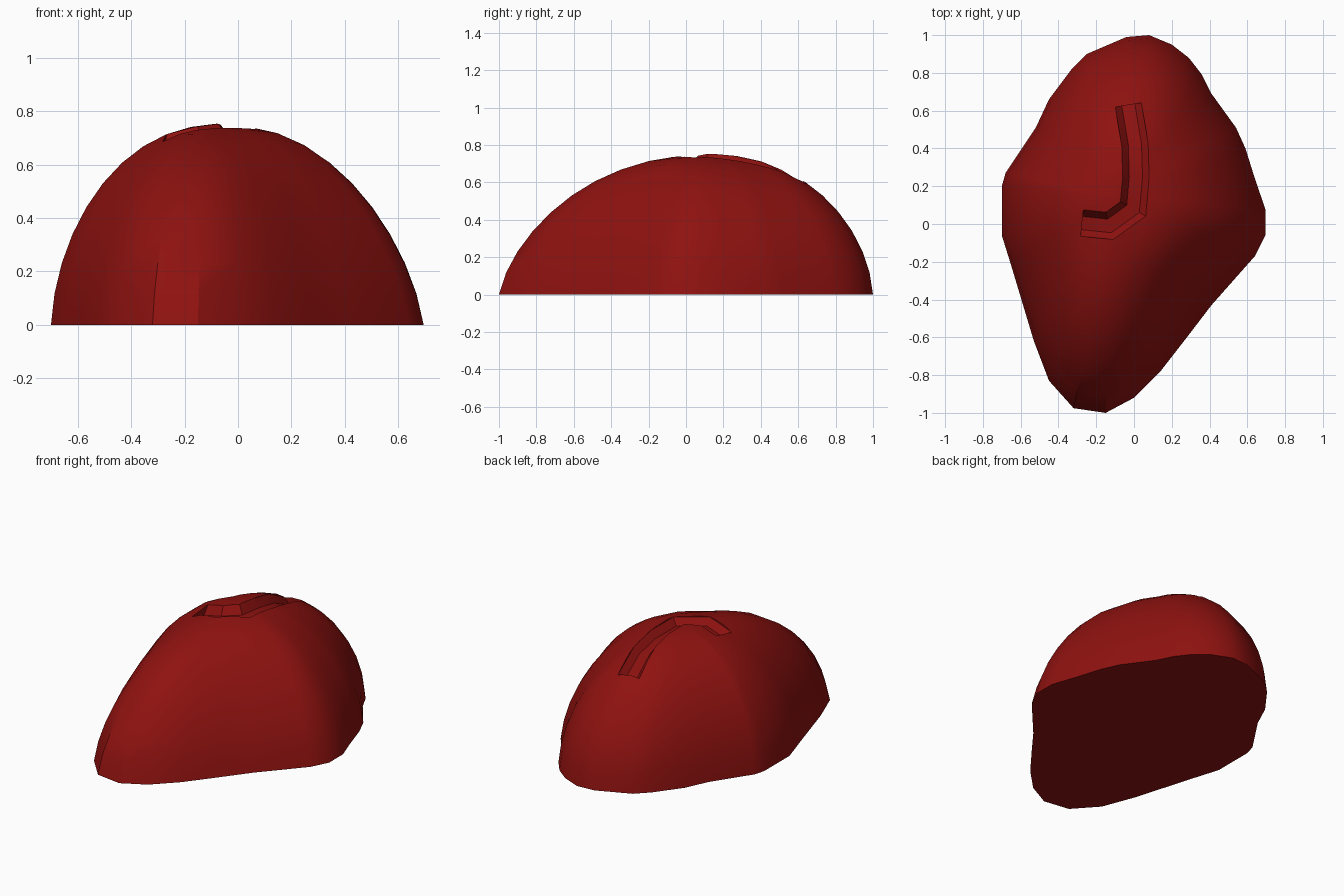
import bpy, bmesh, math
from mathutils import Vector
from mathutils.bvhtree import BVHTree

if "Cube" in bpy.data.objects:
    bpy.data.objects.remove(bpy.data.objects["Cube"])

OUTLINE = [(.08, 1), (.2, .95), (.29, .88), (.36, .79), (.41, .69), (.54, .51), (.59, .4),
           (.64, .24), (.695, .08), (.695, -.06), (.64, -.17), (.41, -.43), (.28, -.6),
           (.14, -.78), (0, -.92), (-.15, -1), (-.32, -.975), (-.45, -.83), (-.53, -.62),
           (-.59, -.42), (-.65, -.22), (-.7, -.06), (-.7, .2), (-.68, .27), (-.52, .51),
           (-.45, .66), (-.33, .82), (-.25, .9), (-.04, .99)]
OUTLINE.reverse()
CENTRE = Vector((-.08, .14))
HEIGHT = .75
RINGS = 10


def make_object(name, bm):
    bmesh.ops.recalc_face_normals(bm, faces=bm.faces)
    mesh = bpy.data.meshes.new(name)
    bm.to_mesh(mesh)
    bm.free()
    ob = bpy.data.objects.new(name, mesh)
    bpy.context.collection.objects.link(ob)
    return ob


def bridge(bm, a, b, closed=True):
    n = len(a)
    for i in range(n if closed else n - 1):
        j = (i + 1) % n
        bm.faces.new((a[i], a[j], b[j], b[i]))


# irregular domed body, rings shrinking towards an off-centre top
bm = bmesh.new()
rings = []
for k in range(RINGS):
    phi = k / RINGS * math.pi / 2
    ring = []
    for p in OUTLINE:
        d = Vector(p) - CENTRE
        u = d.normalized()
        slack = .03 + .06 * max(0, .7 * u.x - .7 * u.y)
        q = CENTRE + d * math.cos(phi) * (1 - slack * math.sin(2 * phi))
        z = HEIGHT * math.sin(phi)
        # low swelling beside the top
        if k:
            z += .03 * math.exp(-((q.x - .15) ** 2 + (q.y + .12) ** 2) / .02)
        ring.append(bm.verts.new((q.x, q.y, z)))
    rings.append(ring)
for a, b in zip(rings, rings[1:]):
    bridge(bm, a, b)
apex = bm.verts.new((CENTRE.x, CENTRE.y, HEIGHT + .003))
n = len(OUTLINE)
for i in range(n):
    bm.faces.new((rings[-1][i], rings[-1][(i + 1) % n], apex))
bm.faces.new(rings[0])
bmesh.ops.recalc_face_normals(bm, faces=bm.faces)
tree = BVHTree.FromBMesh(bm)
body = make_object("body", bm)

# curved groove cutter that follows the surface
PATH = [Vector(p) for p in ((-.275, .005), (-.13, -.01), (-.005, .08), (.01, .25),
                            (.005, .42), (-.03, .63))]
SECTION = ((-.035, -.05), (.035, -.05), (.07, 0), (.07, .2), (-.07, .2), (-.07, 0))
bm = bmesh.new()
loops = []
for i, p in enumerate(PATH):
    dirs = [(PATH[j + 1] - PATH[j]).normalized() for j in (i - 1, i) if 0 <= j < len(PATH) - 1]
    t = sum(dirs, Vector((0, 0))).normalized()
    side = Vector((t.y, -t.x)) / max(.6, t.dot(dirs[0]))
    loop = []
    for off, depth in SECTION:
        q = p + side * off
        hit = tree.ray_cast(Vector((q.x, q.y, 3)), Vector((0, 0, -1)))[0]
        loop.append(bm.verts.new((q.x, q.y, hit.z + depth)))
    loops.append(loop)
for a, b in zip(loops, loops[1:]):
    bridge(bm, a, b)
bm.faces.new(loops[0])
bm.faces.new(loops[-1])
cutter = make_object("groove_cutter", bm)
cutter.hide_render = True

# carve the groove and apply it
bpy.context.view_layer.objects.active = body
body.select_set(True)
mod = body.modifiers.new("groove", 'BOOLEAN')
mod.object = cutter
mod.operation = 'DIFFERENCE'
mod.solver = 'EXACT'
bpy.ops.object.modifier_apply(modifier=mod.name)
bpy.data.objects.remove(cutter, do_unlink=True)
bpy.ops.object.shade_smooth_by_angle(angle=math.radians(32))

# dark red surface
mat = bpy.data.materials.new("dark_red")
mat.diffuse_color = (.27, .006, .005, 1)
mat.use_nodes = True
mat.node_tree.nodes["Principled BSDF"].inputs["Base Color"].default_value = mat.diffuse_color
body.data.materials.append(mat)
